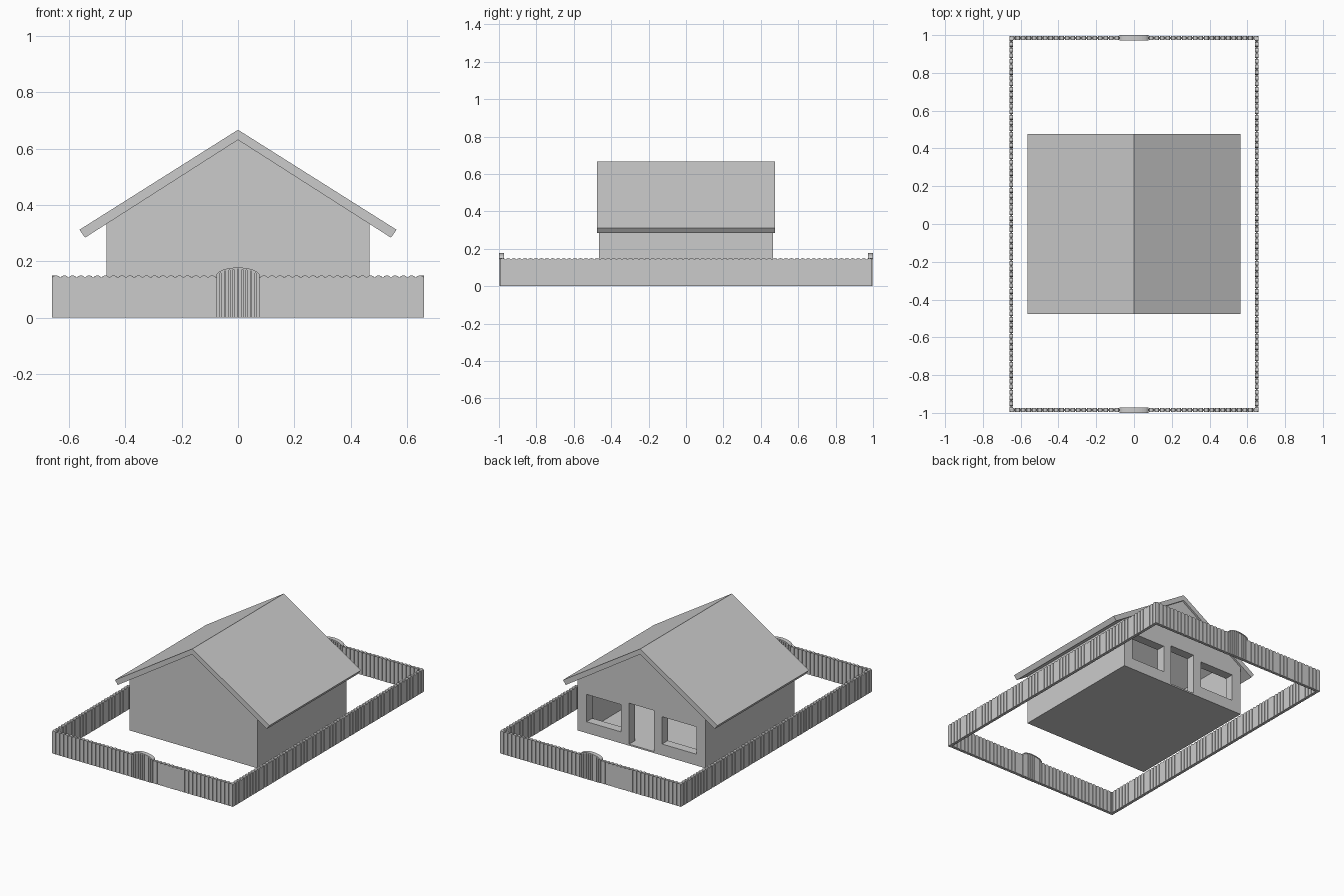
import bpy, bmesh, math
from mathutils import Matrix, Vector

cube = bpy.data.objects.get("Cube")
if cube:
    bpy.data.objects.remove(cube, do_unlink=True)

grey = bpy.data.materials.new("plain grey")
grey.use_nodes = True
colour = (0.6, 0.6, 0.6, 1)
grey.diffuse_color = colour
grey.node_tree.nodes["Principled BSDF"].inputs["Base Color"].default_value = colour


def finish(bm, name):
    bmesh.ops.recalc_face_normals(bm, faces=bm.faces)
    mesh = bpy.data.meshes.new(name)
    bm.to_mesh(mesh)
    bm.free()
    mesh.materials.append(grey)
    obj = bpy.data.objects.new(name, mesh)
    bpy.context.collection.objects.link(obj)
    return obj


def extrude_profile(bm, points, y0, y1, matrix=Matrix()):
    """Extrude an x-z outline from y0 to y1."""
    verts = [bm.verts.new(matrix @ Vector((x, y0, z))) for x, z in points]
    face = bm.faces.new(verts)
    out = bmesh.ops.extrude_face_region(bm, geom=[face])["geom"]
    move = matrix.to_3x3() @ Vector((0, y1 - y0, 0))
    bmesh.ops.translate(bm, vec=move, verts=[v for v in out if isinstance(v, bmesh.types.BMVert)])


def prism(name, points, y0, y1):
    bm = bmesh.new()
    extrude_profile(bm, points, y0, y1)
    return finish(bm, name)


def rect(x0, x1, z0, z1):
    return [(x0, z0), (x1, z0), (x1, z1), (x0, z1)]


def gable(half, floor, apex, slope):
    eave = apex - slope * half
    return [(-half, floor), (half, floor), (half, eave), (0, apex), (-half, eave)]


# House walls, hollow inside, with the openings in the back gable
SLOPE = 0.637
WALL = 0.06
walls = prism("house_walls", gable(0.467, 0, 0.633, SLOPE), -0.464, 0.464)
cutters = [
    prism("room_cutter", gable(0.467 - WALL, 0.01, 0.622, SLOPE), -0.464 + WALL, 0.464 - WALL),
    prism("door_cutter", rect(-0.09, 0.09, 0.01, 0.28), 0.3, 0.6),
    prism("left_window_cutter", rect(0.15, 0.40, 0.075, 0.255), 0.3, 0.6),
    prism("right_window_cutter", rect(-0.40, -0.15, 0.075, 0.255), 0.3, 0.6),
]
for cutter in cutters:
    cutter.hide_render = True
    mod = walls.modifiers.new(cutter.name, 'BOOLEAN')
    mod.operation = 'DIFFERENCE'
    mod.solver = 'EXACT'
    mod.object = cutter
bpy.context.view_layer.update()
evaluated = walls.evaluated_get(bpy.context.evaluated_depsgraph_get())
cut_mesh = bpy.data.meshes.new_from_object(evaluated)
walls.modifiers.clear()
walls.data = cut_mesh
for cutter in cutters:
    bpy.data.objects.remove(cutter, do_unlink=True)

# Roof: two sloping slabs in one folded outline
prism("roof", [(0, 0.667), (0.563, 0.312), (0.543, 0.284), (0, 0.631),
               (-0.543, 0.284), (-0.563, 0.312)], -0.477, 0.477)

# Fence
HALF_X, HALF_Y = 0.65, 0.985
GATE = 0.077
PITCH = 0.0295


def picket_outline(x, width, height):
    r = width / 2
    arc = [(x + r * math.cos(a), height - 0.007 + 0.007 * math.sin(a))
           for a in (math.pi * i / 4 for i in range(5))]
    return [(x - r, 0), (x + r, 0)] + arc


def fence_run(name, start, end, matrix):
    """Round-topped pickets on a thin backing panel."""
    bm = bmesh.new()
    extrude_profile(bm, rect(start, end, 0, 0.142), -0.005, 0.005, matrix)
    count = round((end - start) / PITCH)
    step = (end - start) / count
    for i in range(count):
        extrude_profile(bm, picket_outline(start + step * (i + 0.5), step * 0.87, 0.15),
                        -0.01, 0.01, matrix)
    return finish(bm, name)


def arch_height(x):
    return 0.149 + 0.029 * math.sqrt(max(0, 1 - (x / GATE) ** 2))


def gate(name, y):
    matrix = Matrix.Translation((0, y, 0))
    bm = bmesh.new()
    # Curved cap
    xs = [-GATE * math.cos(math.pi * i / 16) for i in range(17)]
    top = [(x, arch_height(x)) for x in xs]
    under = [(x * 0.96, arch_height(x) - 0.006) for x in reversed(xs)]
    extrude_profile(bm, top + under, -0.014, 0.014, matrix)
    # Backing panel
    extrude_profile(bm, [(-GATE, 0), (GATE, 0)] + [(x, z - 0.004) for x, z in reversed(top)],
                    -0.005, 0.005, matrix)
    # Narrow pickets that follow the arch
    count = 10
    step = 2 * GATE / count
    for i in range(count):
        x = -GATE + step * (i + 0.5)
        r = step * 0.4
        outline = [(x - r, 0), (x + r, 0), (x + r, arch_height(x + r) - 0.003),
                   (x - r, arch_height(x - r) - 0.003)]
        extrude_profile(bm, outline, -0.011, 0.011, matrix)
    return finish(bm, name)


for end, sign in (("front", -1), ("back", 1)):
    place = Matrix.Translation((0, sign * HALF_Y, 0))
    fence_run(end + "_fence_right", -HALF_X - 0.01, -GATE, place)
    fence_run(end + "_fence_left", GATE, HALF_X + 0.01, place)
    gate(end + "_gate", sign * (HALF_Y + 0.001))

for side, sign in (("right", -1), ("left", 1)):
    place = Matrix.Translation((sign * HALF_X, 0, 0)) @ Matrix.Rotation(math.pi / 2, 4, 'Z')
    fence_run(side + "_fence", -HALF_Y - 0.01, HALF_Y + 0.01, place)
